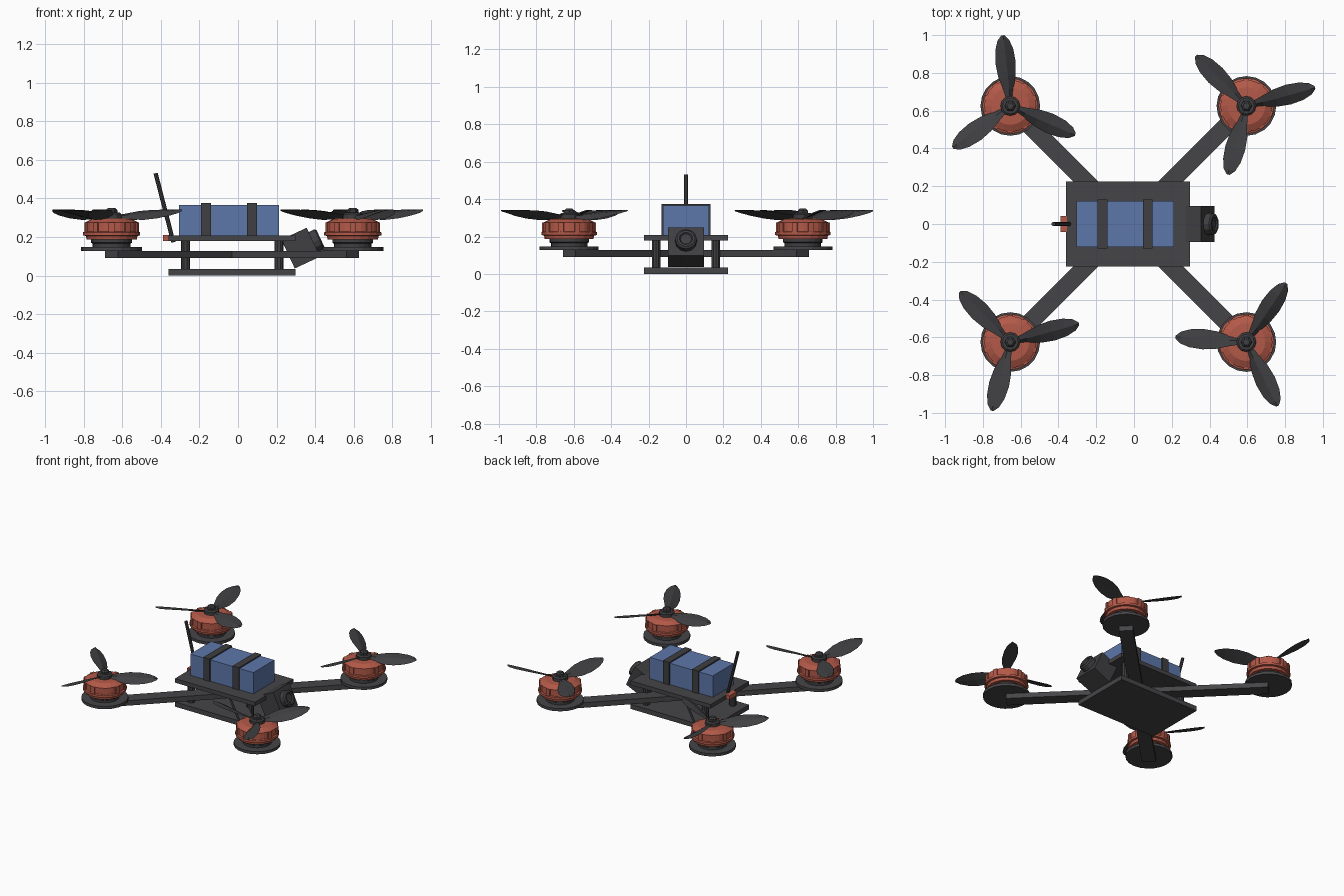
import bpy, bmesh
from math import sin, cos, pi, radians
from mathutils import Matrix, Vector

old = bpy.data.objects.get("Cube")
if old:
    bpy.data.objects.remove(old)


def material(name, rgb):
    m = bpy.data.materials.new(name)
    m.use_nodes = True
    m.diffuse_color = (*rgb, 1)
    bsdf = m.node_tree.nodes["Principled BSDF"]
    bsdf.inputs["Base Color"].default_value = (*rgb, 1)
    bsdf.inputs["Roughness"].default_value = 0.7
    return m


CARBON = material("carbon grey", (0.06, 0.06, 0.065))
BLACK = material("dark grey", (0.05, 0.05, 0.054))
RED = material("brick red", (0.45, 0.1, 0.065))
BLUE = material("battery blue", (0.11, 0.185, 0.4))


def finish(name, bm, mat, matrix=Matrix()):
    bmesh.ops.recalc_face_normals(bm, faces=bm.faces)
    mesh = bpy.data.meshes.new(name)
    bm.to_mesh(mesh)
    bm.free()
    mesh.materials.append(mat)
    obj = bpy.data.objects.new(name, mesh)
    obj.matrix_world = matrix
    bpy.context.collection.objects.link(obj)
    return obj


def box(name, size, matrix, mat):
    bm = bmesh.new()
    bmesh.ops.create_cube(bm, size=1)
    bmesh.ops.scale(bm, vec=size, verts=bm.verts)
    return finish(name, bm, mat, matrix)


def block(name, x, y, z, mat):
    # axis-aligned box from (min, max) ranges
    size = [b - a for a, b in (x, y, z)]
    mid = Vector([(a + b) / 2 for a, b in (x, y, z)])
    return box(name, size, Matrix.Translation(mid), mat)


def lathe(name, profile, sides, matrix, mat):
    # closed stack of rings given as (radius, height)
    bm = bmesh.new()
    rings = [[bm.verts.new((r * cos(2 * pi * i / sides), r * sin(2 * pi * i / sides), z))
              for i in range(sides)] for r, z in profile]
    for a, b in zip(rings, rings[1:]):
        for i in range(sides):
            j = (i + 1) % sides
            bm.faces.new((a[i], a[j], b[j], b[i]))
    bm.faces.new(rings[0][::-1])
    bm.faces.new(rings[-1])
    return finish(name, bm, mat, matrix)


def propeller(name, matrix):
    # stations along a blade: radius, half width, pitch in degrees, height
    stations = [(0.03, 0.016, 32, 0.305), (0.09, 0.032, 30, 0.308), (0.16, 0.052, 26, 0.313),
                (0.23, 0.058, 22, 0.32), (0.3, 0.05, 18, 0.328), (0.35, 0.032, 14, 0.334),
                (0.376, 0.008, 10, 0.338)]
    bm = bmesh.new()
    for k in range(3):
        turn = Matrix.Rotation(2 * pi * k / 3, 4, 'Z')
        loops = []
        for r, w, pitch, z in stations:
            tilt = Matrix.Rotation(radians(pitch), 4, 'X')
            t = 0.004 + w * 0.1
            section = [(0, -w, -0.002), (0, 0, -t * 0.4), (0, w, -0.002), (0, 0, t)]
            loops.append([bm.verts.new(turn @ (tilt @ Vector(p) + Vector((r, 0, z))))
                          for p in section])
        for a, b in zip(loops, loops[1:]):
            for i in range(4):
                j = (i + 1) % 4
                bm.faces.new((a[i], a[j], b[j], b[i]))
        bm.faces.new(loops[0])
        bm.faces.new(loops[-1])
    return finish(name, bm, BLACK, matrix)


# Frame plates and standoffs
CX = -0.03
for name, z in (("bottom_plate", (0, 0.035)), ("top_plate", (0.178, 0.208))):
    block(name, (-0.36, 0.297), (-0.225, 0.225), z, CARBON)
for x in (-0.272, 0.212):
    for y in (-0.16, 0.16):
        lathe("standoff", [(0.024, 0.03), (0.024, 0.185)], 10,
              Matrix.Translation((x, y, 0)), BLACK)

# Crossed arms, each spanning two motors
for angle in (45, 135):
    box("arm_pair", (1.768, 0.094, 0.037),
        Matrix.Translation((CX, 0, 0.109)) @ Matrix.Rotation(radians(angle), 4, 'Z'), CARBON)

# Motors and propellers, with each propeller's own rotation
motors = [("back_right", -1, 1, 96), ("back_left", 1, 1, 15),
          ("front_right", -1, -1, 15), ("front_left", 1, -1, 56)]
for side, sx, sy, spin in motors:
    place = Matrix.Translation((CX + sx * 0.625, sy * 0.625, 0))
    lathe(side + "_motor_mount", [(0.158, 0.128), (0.158, 0.148)], 20, place, CARBON)
    lathe(side + "_motor_base", [(0.098, 0.145), (0.098, 0.165), (0.106, 0.17), (0.106, 0.19)],
          20, place, BLACK)
    lathe(side + "_motor_bell",
          [(0.13, 0.186), (0.134, 0.205), (0.148, 0.208), (0.148, 0.224),
           (0.138, 0.228), (0.138, 0.275), (0.1, 0.294), (0.05, 0.296)], 20, place, RED)
    for k in range(10):
        rib = place @ Matrix.Rotation(2 * pi * (k + 0.5) / 10, 4, 'Z')
        box(side + "_bell_rib", (0.014, 0.03, 0.052),
            rib @ Matrix.Translation((0.137, 0, 0.25)), RED)
    lathe(side + "_hub", [(0.052, 0.29), (0.052, 0.318), (0.042, 0.326)], 12, place, BLACK)
    lathe(side + "_nut", [(0.03, 0.32), (0.03, 0.34), (0.018, 0.35)], 6, place, BLACK)
    propeller(side + "_propeller", place @ Matrix.Rotation(radians(spin), 4, 'Z'))

# Battery and straps
block("battery", (-0.305, 0.212), (-0.122, 0.122), (0.205, 0.366), BLUE)
for x in (-0.167, 0.073):
    block("battery_strap", (x - 0.026, x + 0.026), (-0.131, 0.131), (0.205, 0.375), BLACK)

# Tilted camera with stepped lens
cam = Matrix.Translation((0.325, 0, 0.142)) @ Matrix.Rotation(radians(-25), 4, 'Y')
box("camera_body", (0.145, 0.19, 0.165), cam, BLACK)
lathe("camera_lens", [(0.058, 0.06), (0.058, 0.106), (0.048, 0.114), (0.036, 0.114), (0.03, 0.106)],
      12, cam @ Matrix.Rotation(pi / 2, 4, 'Y'), BLACK)

# Tail light and leaning antenna
block("tail_light", (-0.388, -0.355), (-0.043, 0.043), (0.18, 0.21), RED)
base, tip = Vector((-0.335, 0, 0.172)), Vector((-0.427, 0, 0.53))
lean = (tip - base).to_track_quat('Z', 'Y').to_matrix().to_4x4()
lathe("antenna", [(0.011, 0), (0.011, (tip - base).length)], 8,
      Matrix.Translation(base) @ lean, BLACK)
